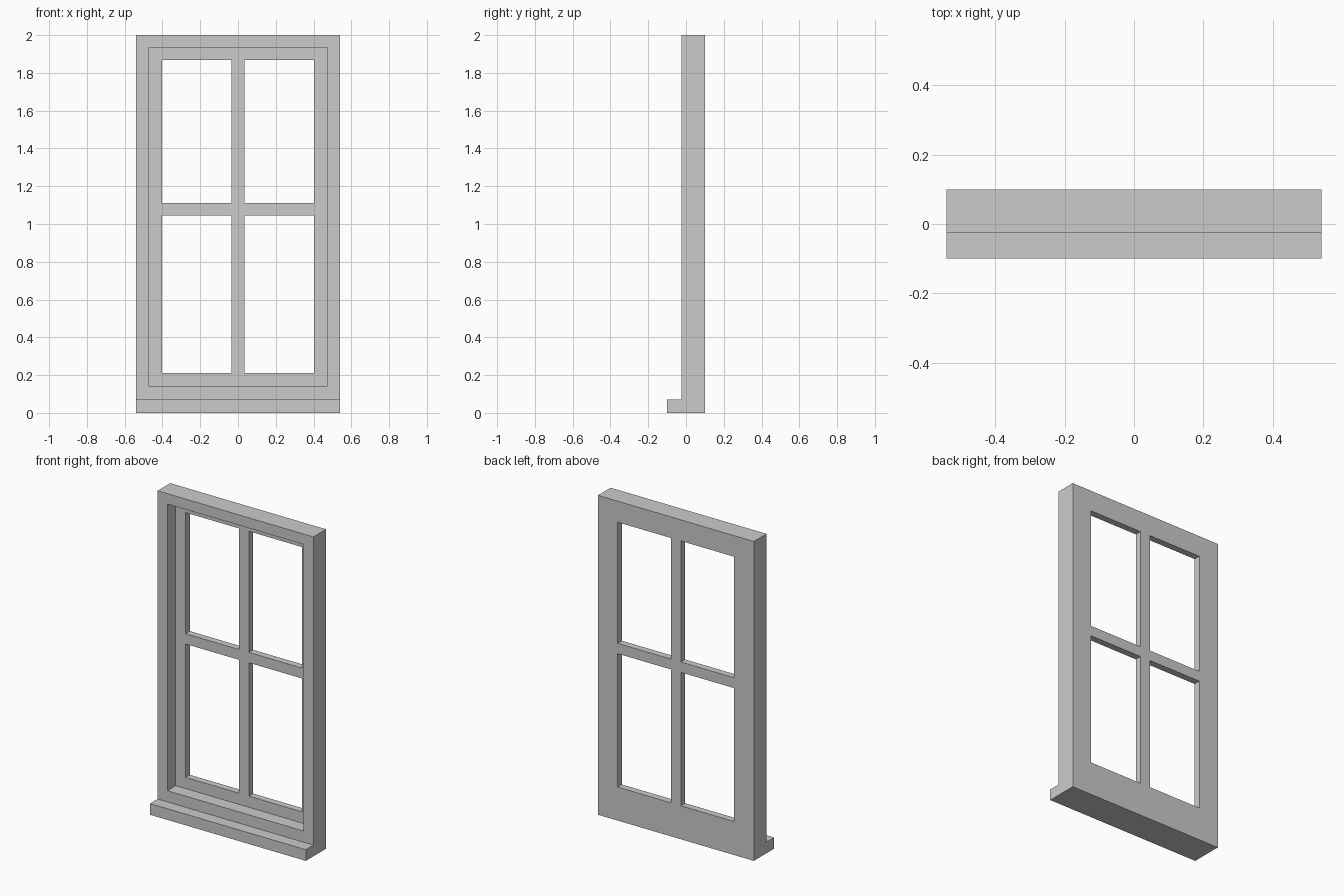
import bpy, bmesh

if "Cube" in bpy.data.objects:
    bpy.data.objects.remove(bpy.data.objects["Cube"])

HALF_W, HEIGHT = 0.54, 2.0
FRONT, BACK, SILL_FRONT, SILL_TOP = -0.025, 0.10, -0.10, 0.07
SASH_FRONT = 0.058


def prism(name, profile, x0, x1):
    """Extrude a (y, z) profile along x."""
    bm = bmesh.new()
    face = bm.faces.new([bm.verts.new((x0, y, z)) for y, z in profile])
    ext = bmesh.ops.extrude_face_region(bm, geom=[face])
    verts = [v for v in ext["geom"] if isinstance(v, bmesh.types.BMVert)]
    bmesh.ops.translate(bm, verts=verts, vec=(x1 - x0, 0, 0))
    bmesh.ops.recalc_face_normals(bm, faces=bm.faces)
    mesh = bpy.data.meshes.new(name)
    bm.to_mesh(mesh)
    bm.free()
    obj = bpy.data.objects.new(name, mesh)
    bpy.context.collection.objects.link(obj)
    return obj


def cut(target, x0, x1, y0, y1, z0, z1):
    """Subtract a box from the target."""
    cutter = prism("cutter", [(y0, z0), (y1, z0), (y1, z1), (y0, z1)], x0, x1)
    cutter.hide_render = True
    mod = target.modifiers.new("cut", 'BOOLEAN')
    mod.operation = 'DIFFERENCE'
    mod.solver = 'EXACT'
    mod.object = cutter
    bpy.context.view_layer.objects.active = target
    bpy.ops.object.modifier_apply(modifier=mod.name)
    bpy.data.objects.remove(cutter)


# Frame with the projecting sill
window = prism("window_frame", [
    (SILL_FRONT, 0), (BACK, 0), (BACK, HEIGHT), (FRONT, HEIGHT),
    (FRONT, SILL_TOP), (SILL_FRONT, SILL_TOP)], -HALF_W, HALF_W)

# Recess that leaves the thin sash flush with the back
cut(window, -0.472, 0.472, -0.3, SASH_FRONT, 0.14, 1.935)

# Four pane openings, leaving the glazing bars
for x0, x1 in ((-0.403, -0.035), (0.035, 0.403)):
    for z0, z1 in ((0.21, 1.045), (1.11, 1.868)):
        cut(window, x0, x1, 0, 0.3, z0, z1)
